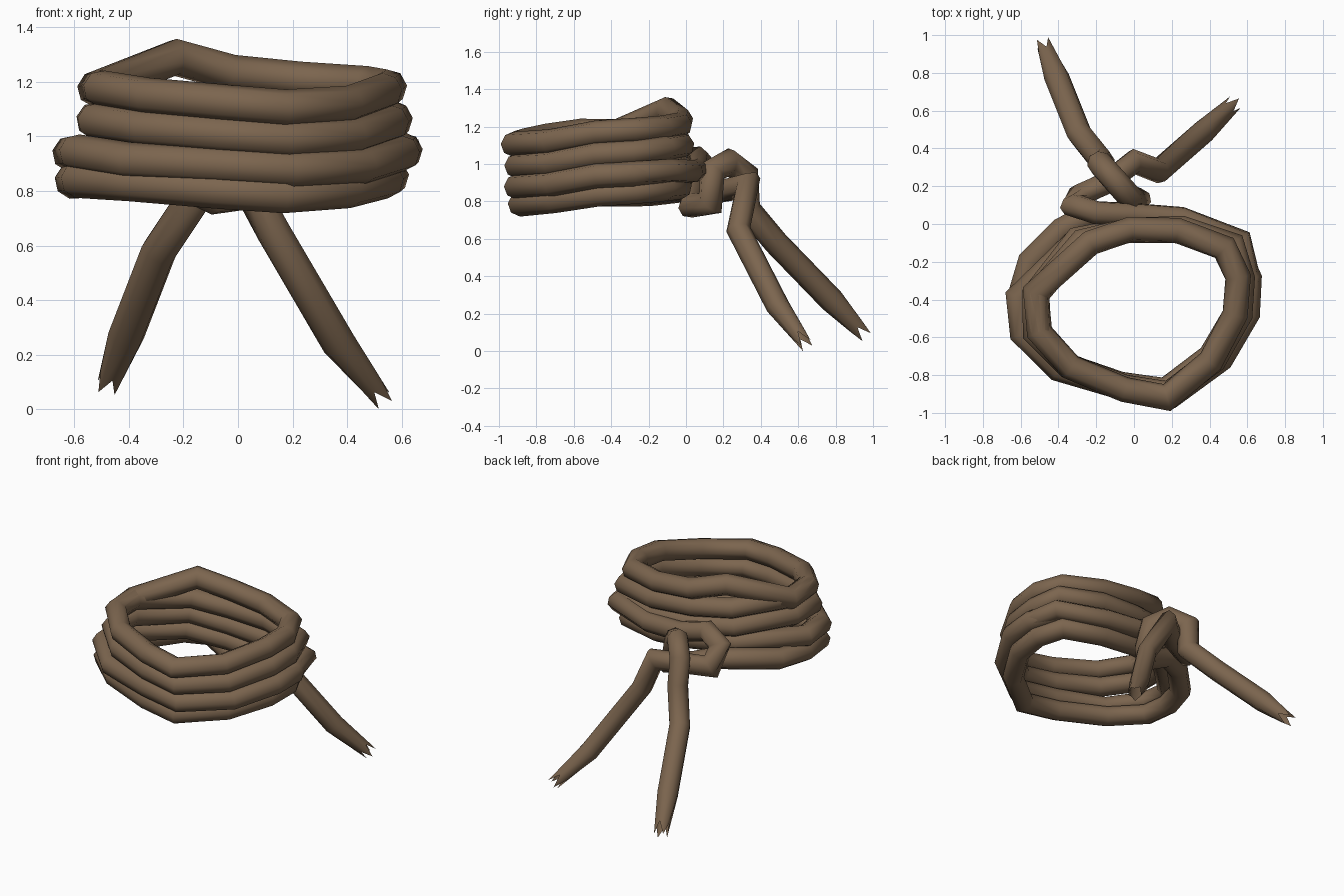
import bpy, bmesh, math, random
from mathutils import Vector

if "Cube" in bpy.data.objects:
    bpy.data.objects.remove(bpy.data.objects["Cube"])

random.seed(4)
SIDES, RADIUS = 8, 0.067

brown = bpy.data.materials.new("rope brown")
brown.diffuse_color = (0.20, 0.13, 0.077, 1)
brown.use_nodes = True
brown.node_tree.nodes["Principled BSDF"].inputs["Base Color"].default_value = brown.diffuse_color


def rope(name, points, radius=RADIUS):
    """Sweep an open low-poly tube along points; the first end has a torn edge."""
    pts = [Vector(p) for p in points]
    bm = bmesh.new()
    rings, side = [], None
    for i, p in enumerate(pts):
        a = (p - pts[i - 1]).normalized() if i else (pts[1] - p).normalized()
        b = (pts[i + 1] - p).normalized() if i < len(pts) - 1 else a
        t = (a + b).normalized()
        if side is None:
            side = t.orthogonal()
        side = (side - t * side.dot(t)).normalized()
        up = t.cross(side)
        # widen along the bend so the tube keeps its thickness
        bend = b - a
        bend -= t * bend.dot(t)
        stretch = min(1 / max(t.dot(a), 0.3), 1.3) - 1
        ring = []
        for k in range(SIDES):
            ang = 2 * math.pi * k / SIDES
            off = (side * math.cos(ang) + up * math.sin(ang)) * radius
            if bend.length > 1e-4:
                n = bend.normalized()
                off += n * off.dot(n) * stretch
            if i == 0:
                off = off * 0.65 + t * (0.05 if k % 2 else -0.03)
            ring.append(bm.verts.new(p + off))
        rings.append(ring)
    for r, s in zip(rings, rings[1:]):
        for k in range(SIDES):
            j = (k + 1) % SIDES
            bm.faces.new((r[k], r[j], s[j], s[k]))
    for f in bm.faces:
        f.smooth = True
    bmesh.ops.recalc_face_normals(bm, faces=bm.faces)
    mesh = bpy.data.meshes.new(name)
    bm.to_mesh(mesh)
    bm.free()
    mesh.materials.append(brown)
    ob = bpy.data.objects.new(name, mesh)
    bpy.context.collection.objects.link(ob)
    return ob


# One turn of the coil: left, front, right, back
turn = [(-0.55, -0.38, 0.84), (-0.53, -0.57, 0.845), (-0.36, -0.76, 0.83),
        (-0.06, -0.875, 0.805), (0.18, -0.91, 0.79), (0.42, -0.72, 0.805),
        (0.55, -0.48, 0.835), (0.57, -0.28, 0.85), (0.50, -0.12, 0.865),
        (0.24, -0.03, 0.88), (-0.03, -0.035, 0.90), (-0.28, -0.09, 0.93)]
# Per turn: left width, right width, depth, height
rows = [(1.09, 0.97, 0.92, 0.0), (1.10, 1.08, 1.0, 0.10),
        (0.97, 1.02, 0.98, 0.215), (0.95, 0.97, 1.02, 0.33)]


def coil_point(row, i):
    x, y, z = turn[i]
    left, right, depth, height = rows[row]
    dip = 0.015 if row and y < -0.7 else 0
    j = random.uniform(-0.01, 0.01)
    return (x * (left if x < 0 else right) + j,
            -0.46 + (y + 0.46) * (depth if y < -0.46 else 1) + j,
            z + height - dip + j * 0.5)


coil = [coil_point(r, i) for r in range(4) for i in range(len(turn))]
coil[-1] = (-0.23, -0.10, 1.29)          # raised crossing at the back
coil += [(-0.52, -0.36, 1.175), (-0.50, -0.57, 1.175)]

# Left tail, its knot loop and the four turns
left_tail = [(-0.475, 0.94, 0.10), (-0.41, 0.78, 0.27), (-0.29, 0.48, 0.58),
             (-0.17, 0.33, 0.76), (-0.18, 0.32, 0.94), (-0.10, 0.23, 1.01),
             (-0.02, 0.14, 0.96), (0.02, 0.13, 0.79), (-0.08, 0.03, 0.78),
             (-0.23, 0.05, 0.85), (-0.38, -0.03, 0.86), (-0.55, -0.2, 0.84)]
rope("coiled_rope", left_tail + coil)

# Right tail, looped through the knot and tucked into the coil
right_tail = [(0.52, 0.63, 0.05), (0.37, 0.49, 0.24), (0.13, 0.28, 0.65),
              (0.00, 0.33, 0.89), (-0.14, 0.22, 0.86), (-0.29, 0.15, 0.85),
              (-0.32, 0.10, 0.98), (-0.20, 0.06, 1.03), (0.0, 0.05, 0.97),
              (0.25, 0.03, 0.96), (0.56, -0.09, 0.965), (0.61, -0.3, 0.95),
              (0.58, -0.48, 0.935)]
rope("right_tail", right_tail, 0.063)
